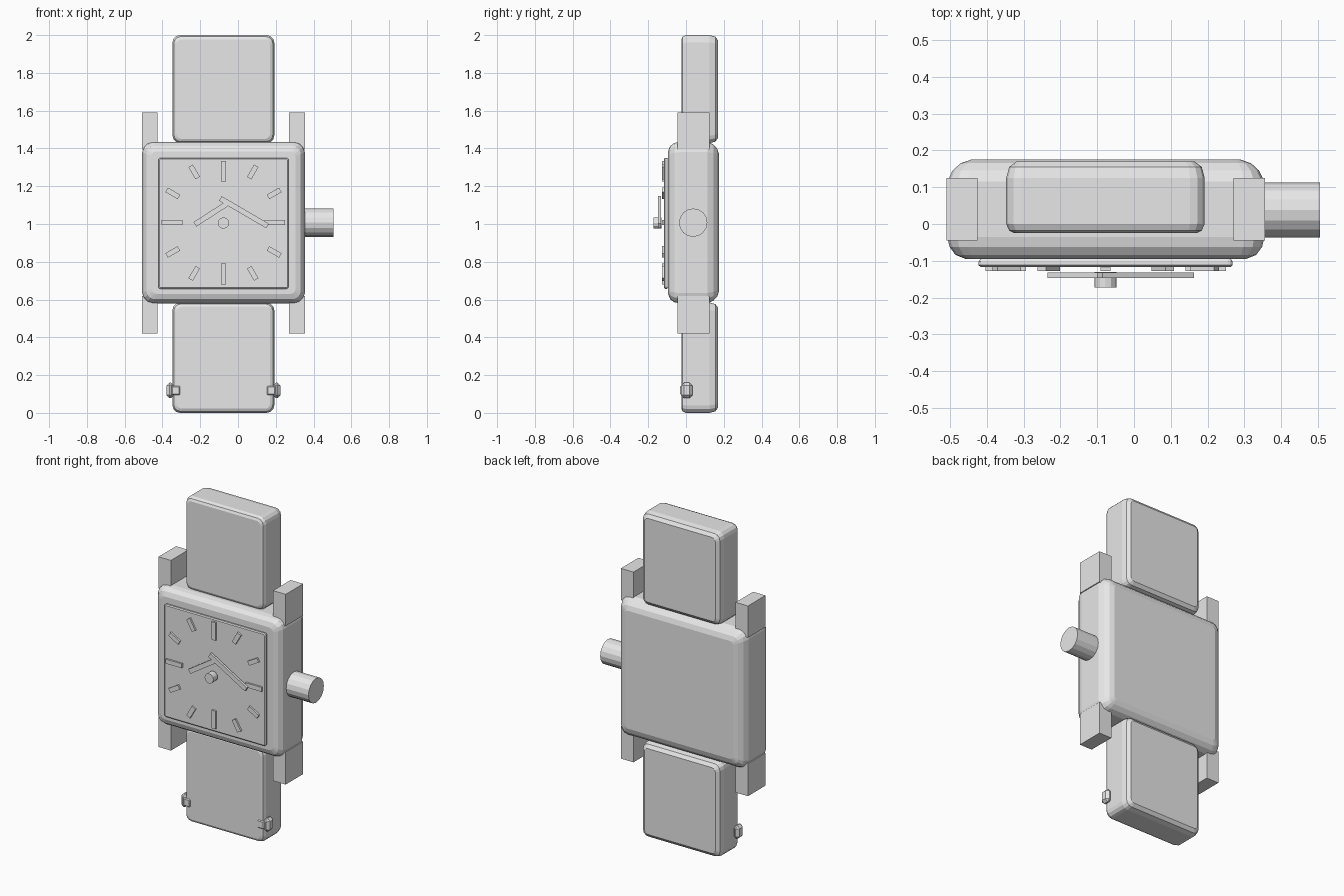
import bpy, bmesh, math
from mathutils import Matrix, Vector

cube = bpy.data.objects.get("Cube")
if cube:
    bpy.data.objects.remove(cube, do_unlink=True)

grey = bpy.data.materials.new("light grey")
grey.use_nodes = True
colour = (0.8, 0.8, 0.8, 1)
grey.diffuse_color = colour
grey.node_tree.nodes["Principled BSDF"].inputs["Base Color"].default_value = colour

CX, CZ = -0.077, 1.007  # middle of the dial


def finish(name, bm):
    bmesh.ops.recalc_face_normals(bm, faces=bm.faces[:])
    mesh = bpy.data.meshes.new(name)
    bm.to_mesh(mesh)
    bm.free()
    mesh.materials.append(grey)
    obj = bpy.data.objects.new(name, mesh)
    bpy.context.collection.objects.link(obj)
    return obj


def box(name, x, y, z, turn=0, bevel=0):
    """Box from (min, max) spans, turned about its own y axis."""
    bm = bmesh.new()
    size = [s[1] - s[0] for s in (x, y, z)]
    mid = Vector([(s[0] + s[1]) / 2 for s in (x, y, z)])
    bmesh.ops.create_cube(bm, size=1)
    bmesh.ops.scale(bm, vec=size, verts=bm.verts)
    if bevel:
        bmesh.ops.bevel(bm, geom=bm.edges[:], offset=bevel, segments=1, affect='EDGES')
    bmesh.ops.transform(bm, matrix=Matrix.Translation(mid) @ Matrix.Rotation(turn, 4, 'Y'),
                        verts=bm.verts)
    return finish(name, bm)


def slab(name, x, z, radius, rings, steps=3):
    """Rounded rectangle lofted front to back through (y, inset) rings."""
    bm = bmesh.new()
    loops = []
    for y, inset in rings:
        r = max(radius - inset * 0.6, 0.006)
        loop = []
        for k, (sx, sz) in enumerate(((1, 1), (-1, 1), (-1, -1), (1, -1))):
            px = (x[1] - inset - r) if sx > 0 else (x[0] + inset + r)
            pz = (z[1] - inset - r) if sz > 0 else (z[0] + inset + r)
            for i in range(steps + 1):
                a = math.pi / 2 * (k + i / steps)
                loop.append(bm.verts.new((px + r * math.cos(a), y, pz + r * math.sin(a))))
        loops.append(loop)
    n = len(loops[0])
    for a, b in zip(loops, loops[1:]):
        for i in range(n):
            j = (i + 1) % n
            bm.faces.new((a[i], a[j], b[j], b[i]))
    bm.faces.new(loops[0])
    bm.faces.new(loops[-1])
    return finish(name, bm)


def cylinder(name, centre, radius, length, axis, sides=16):
    bm = bmesh.new()
    bmesh.ops.create_cone(bm, cap_ends=True, segments=sides, radius1=radius,
                          radius2=radius, depth=length)
    bmesh.ops.rotate(bm, matrix=Matrix.Rotation(math.pi / 2, 3, axis), verts=bm.verts)
    bmesh.ops.translate(bm, vec=centre, verts=bm.verts)
    return finish(name, bm)


# Case and dial
slab("case", (-0.507, 0.354), (0.58, 1.435), 0.055,
     [(-0.095, 0.05), (-0.084, 0.022), (-0.062, 0.006), (-0.035, 0),
      (0.115, 0), (0.145, 0.014), (0.165, 0.036), (0.175, 0.065)])
slab("dial", (-0.422, 0.268), (0.657, 1.35), 0.012,
     [(-0.117, 0.006), (-0.112, 0), (-0.102, 0), (-0.094, 0.005)])

# Strap halves
strap_rings = [(-0.025, 0.022), (-0.018, 0.008), (0, 0),
               (0.125, 0), (0.155, 0.008), (0.17, 0.028)]
slab("upper_strap", (-0.347, 0.192), (1.428, 2.0), 0.04, strap_rings)
slab("lower_strap", (-0.347, 0.192), (0.0, 0.584), 0.04, strap_rings)

# Lugs at the four case corners
for side, x in (("right", (-0.509, -0.425)), ("left", (0.27, 0.356))):
    box(f"upper_{side}_lug", x, (-0.045, 0.125), (1.395, 1.59))
    box(f"lower_{side}_lug", x, (-0.045, 0.125), (0.42, 0.62))

# Winding crown
cylinder("crown", (0.42, 0.038, CZ), 0.075, 0.17, 'Y')

# Hour markers: long at the quarters, short between
for h in range(12):
    a = h * math.pi / 6
    dist, length = (0.272, 0.11) if h % 3 == 0 else (0.31, 0.075)
    mx, mz = CX + dist * math.sin(a), CZ + dist * math.cos(a)
    box(f"hour_marker_{h}", (mx - 0.0135, mx + 0.0135), (-0.128, -0.112),
        (mz - length / 2, mz + length / 2), turn=a)

# Hands and centre pin
for name, p, q in (("minute_hand", (-0.093, 1.135), (0.156, 0.99)),
                   ("hour_hand", (-0.228, 0.998), (-0.062, 1.105))):
    dx, dz = q[0] - p[0], q[1] - p[1]
    half = math.hypot(dx, dz) / 2
    mx, mz = (p[0] + q[0]) / 2, (p[1] + q[1]) / 2
    box(name, (mx - half, mx + half), (-0.147, -0.132), (mz - 0.014, mz + 0.014),
        turn=-math.atan2(dz, dx))
cylinder("centre_pin", (CX, -0.151, CZ - 0.002), 0.03, 0.042, 'X', sides=12)

# Buckle studs on both edges of the lower strap
for side, s in (("right", -1), ("left", 1)):
    def span(a, b):
        return tuple(sorted((CX + s * a, CX + s * b)))
    box(f"{side}_buckle_stud", span(0.262, 0.302), (-0.026, 0.035), (0.078, 0.16), bevel=0.016)
    box(f"{side}_buckle_neck", span(0.23, 0.275), (-0.031, 0.02), (0.095, 0.143), bevel=0.005)
